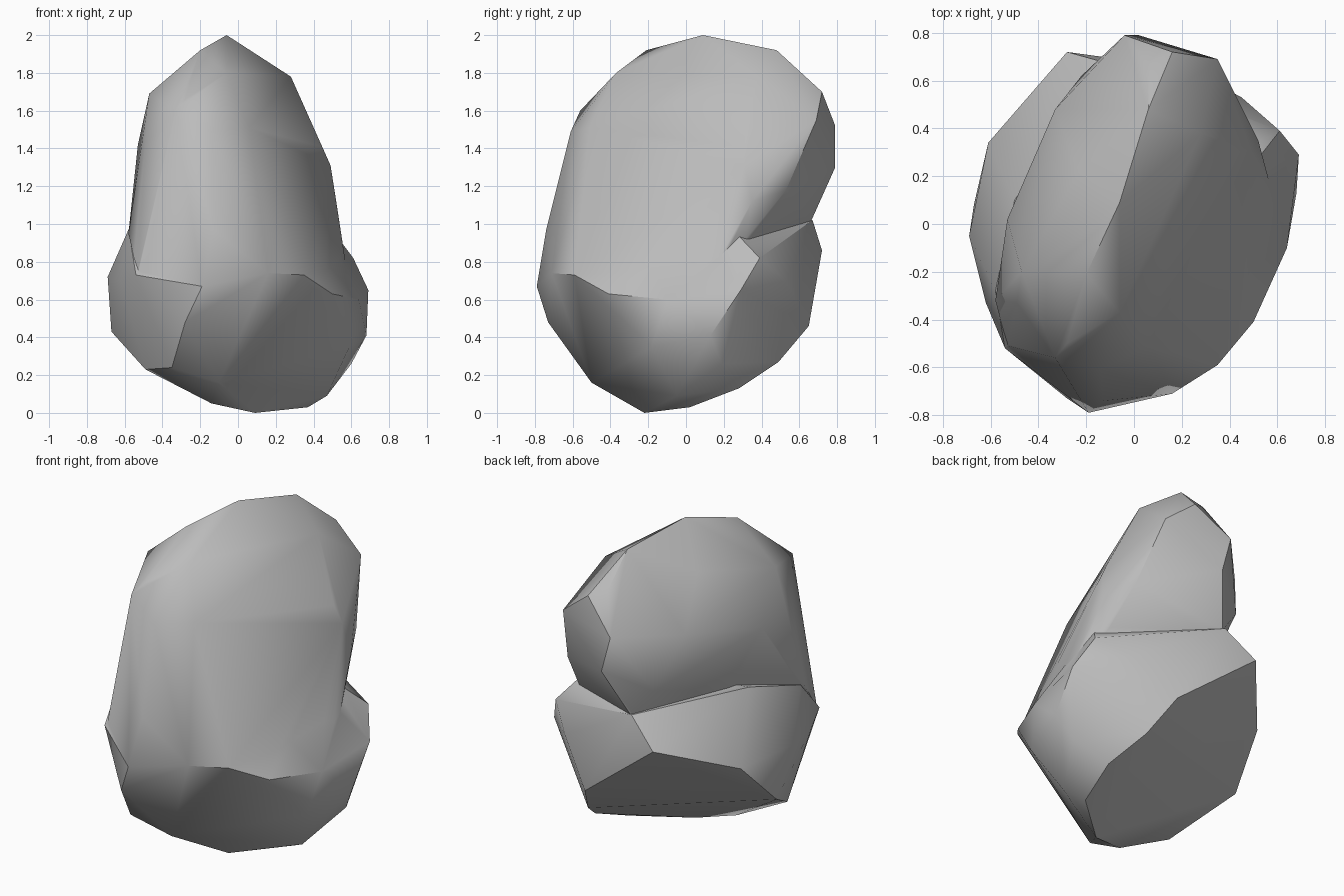
import bpy
import bmesh
from mathutils import Vector

default_cube = bpy.data.objects.get("Cube")
if default_cube:
    bpy.data.objects.remove(default_cube, do_unlink=True)


def make_material(name, colour):
    material = bpy.data.materials.new(name)
    material.use_nodes = True
    material.diffuse_color = colour
    shader = material.node_tree.nodes["Principled BSDF"]
    shader.inputs["Base Color"].default_value = colour
    shader.inputs["Roughness"].default_value = 0.9
    return material


def hewn_lump(name, contours, material):
    """Wrap a faceted convex skin around contours given in hundredths."""
    bm = bmesh.new()
    for contour in contours:
        for corner in contour:
            bm.verts.new(Vector(corner) / 100)
    hull = bmesh.ops.convex_hull(bm, input=bm.verts)
    spare = {g for g in hull["geom_interior"] + hull["geom_unused"]
             if isinstance(g, bmesh.types.BMVert)}
    bmesh.ops.delete(bm, geom=list(spare), context="VERTS")
    bmesh.ops.recalc_face_normals(bm, faces=bm.faces)
    mesh = bpy.data.meshes.new(name)
    bm.to_mesh(mesh)
    bm.free()
    mesh.materials.append(material)
    lump = bpy.data.objects.new(name, mesh)
    bpy.context.collection.objects.link(lump)
    return lump


stone = make_material("grey stone", (0.5, 0.5, 0.5, 1))

# Lower lump: two large slanted cuts meet along the foot
front_cut = [(-19, -79, 67), (16, -71, 74), (35, -59, 73), (50, -41, 63),
             (59, -18, 35), (47, -5, 9), (9, -22, 0), (-14, -29, 5),
             (-10, -50, 16), (-35, -54, 24), (-28, -73, 48)]
back_cut = [(37, 2, 3), (42, 28, 13), (32, 49, 27), (23, 65, 46),
            (-28, 72, 86), (-61, 34, 70), (-67, 8, 43), (-49, -28, 23)]
waist = [(-54, -52, 73), (-62, -33, 70), (-69, -5, 72), (68, 13, 41),
         (60, 19, 26), (69, 29, 65), (64, -10, 60), (61, 39, 82), (45, 53, 70)]
saddle = [(-58, -28, 97), (-50, 10, 108), (-10, 67, 102), (46, 20, 102)]

# Upper lump: a slanting ridge whose front runs down to the front cut
ridge = [(-33, -56, 160), (-28, -50, 166), (-20, -21, 192), (-6, 9, 200),
         (6, 48, 192), (6, 67, 174), (16, 72, 170)]
right_flank = [(-6, -37, 180), (6, -51, 151), (28, 38, 178), (35, 69, 155),
               (44, 30, 141), (49, 31, 131), (52, 35, 112), (43, 53, 118)]
left_flank = [(-47, -20, 169), (-23, 22, 176), (-49, -33, 143), (-53, 2, 142),
              (-54, -20, 116), (-33, 48, 150), (-22, 62, 118), (-4, 79, 152),
              (2, 79, 130)]
front = [(-14, -61, 149), (-13, -74, 97), (-19, -79, 67), (16, -71, 74),
         (35, -59, 73), (-53, -51, 73), (-58, -32, 95)]
root = [(46, -38, 65), (60, 5, 60), (48, 36, 95), (14, 42, 95), (-9, 66, 101)]

boulder = hewn_lump("boulder", (front_cut, back_cut, waist, saddle), stone)
upper = hewn_lump("upper_lump", (ridge, right_flank, left_flank, front, root),
                  stone)

# Fuse both lumps into one stone
union = boulder.modifiers.new("fuse", "BOOLEAN")
union.operation = "UNION"
union.solver = "EXACT"
union.object = upper
bpy.context.view_layer.objects.active = boulder
boulder.select_set(True)
bpy.ops.object.modifier_apply(modifier=union.name)
bpy.data.objects.remove(upper, do_unlink=True)

# Soft flanks, crisp chipped edges
bpy.ops.object.select_all(action="DESELECT")
boulder.select_set(True)
bpy.ops.object.shade_smooth_by_angle(angle=0.6)
